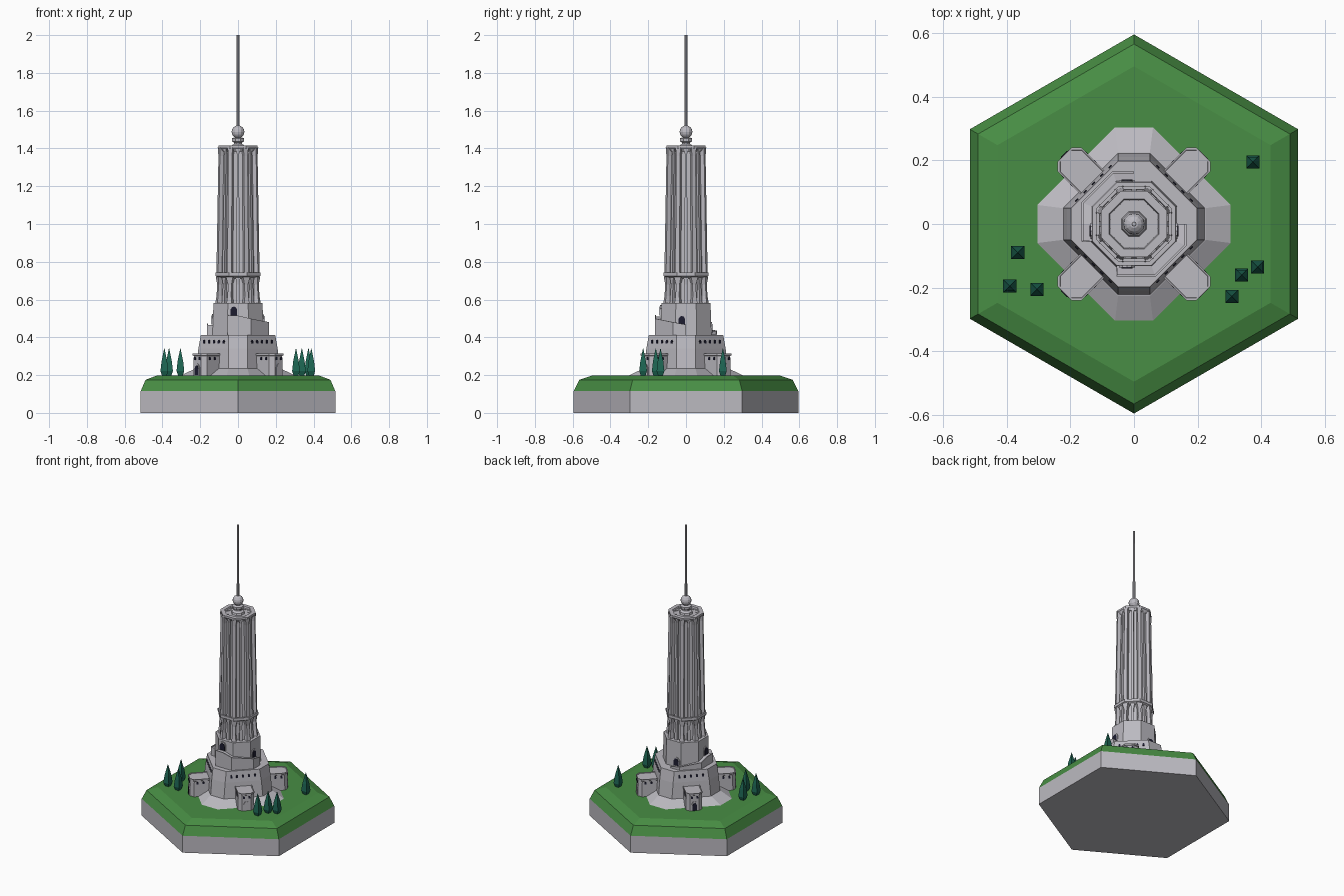
import bpy, bmesh, math
from mathutils import Vector, Matrix

if "Cube" in bpy.data.objects:
    bpy.data.objects.remove(bpy.data.objects["Cube"])


def material(name, r, g, b):
    m = bpy.data.materials.new(name)
    m.diffuse_color = (r, g, b, 1)
    m.use_nodes = True
    m.node_tree.nodes["Principled BSDF"].inputs["Base Color"].default_value = m.diffuse_color
    return m


STONE = material("pale stone", 0.50, 0.49, 0.53)
GRASS = material("grass green", 0.065, 0.27, 0.058)
TREE = material("dark tree green", 0.012, 0.13, 0.085)
DARK = material("dark opening", 0.012, 0.012, 0.03)


def finish(bm, name, mats):
    bmesh.ops.recalc_face_normals(bm, faces=bm.faces)
    me = bpy.data.meshes.new(name)
    bm.to_mesh(me)
    bm.free()
    for m in mats:
        me.materials.append(m)
    ob = bpy.data.objects.new(name, me)
    bpy.context.collection.objects.link(ob)
    return ob


def loft(name, rings, mat, bands=None):
    """Skin closed rings of points, capped at both ends."""
    bm = bmesh.new()
    vs = [[bm.verts.new(p) for p in r] for r in rings]
    n = len(vs[0])
    for k in range(len(vs) - 1):
        for i in range(n):
            j = (i + 1) % n
            f = bm.faces.new((vs[k][i], vs[k][j], vs[k + 1][j], vs[k + 1][i]))
            f.material_index = bands[k] if bands else 0
    bm.faces.new(vs[0])
    bm.faces.new(vs[-1]).material_index = bands[-1] if bands else 0
    return finish(bm, name, mat if isinstance(mat, list) else [mat])


def ngon(r, z, n, start=0.0, x=0.0, y=0.0):
    return [(x + r * math.cos(start + 2 * math.pi * i / n),
             y + r * math.sin(start + 2 * math.pi * i / n), z) for i in range(n)]


def octo(a, z, h=None):
    """Octagon with flats at distance a on the axes, half side h."""
    h = a * 0.4142 if h is None else h
    return [(a, -h, z), (a, h, z), (h, a, z), (-h, a, z),
            (-a, h, z), (-a, -h, z), (-h, -a, z), (h, -a, z)]


def place(pt, ang):
    """Local (outward, sideways, z) to world."""
    u, v, z = pt
    c, s = math.cos(ang), math.sin(ang)
    return (u * c - v * s, u * s + v * c, z)


def plate(name, ang, d, v, z, w, h, mat=DARK, arch=True, t=0.004):
    """Thin opening plate on a wall at distance d facing ang."""
    if arch:
        pts = [(-w / 2, 0), (w / 2, 0), (w / 2, h * 0.65), (w * 0.28, h * 0.92),
               (0, h), (-w * 0.28, h * 0.92), (-w / 2, h * 0.65)]
    else:
        pts = [(-w / 2, 0), (w / 2, 0), (w / 2, h), (-w / 2, h)]
    loft(name, [[place((d + o, v + p, z + q), ang) for p, q in pts] for o in (-t, t)], mat)


def pillar(name, ang, stations, off=0.0):
    """Tapered fin; stations are (z, inner, outer, half width)."""
    loft(name, [[place(p, ang) for p in ((i, off - w, z), (o, off - w, z), (o, off + w, z), (i, off + w, z))]
                for z, i, o, w in stations], STONE)


Q = math.pi / 4
HEX = math.pi / 6

# hexagonal island: stone plinth with grass on top
loft("island", [ngon(r, z, 6, HEX) for r, z in
                ((0.595, 0), (0.595, 0.115), (0.565, 0.175), (0.495, 0.198))],
     [STONE, GRASS], [0, 1, 1, 1])

# rock skirt and flared lower fortress
loft("skirt", [octo(0.305, 0.197, 0.06), octo(0.225, 0.235, 0.05)], STONE)
loft("lower_fort", [octo(0.226, 0.2, 0.05), octo(0.21, 0.34, 0.05), octo(0.197, 0.412, 0.05)], STONE)

# four corner outposts with cornice, windows and doors
for k in range(4):
    a = Q + k * Q * 2

    def plan(e, z):
        w, o, c = 0.053 + e, 0.308 + e, 0.022
        return [place(p, a) for p in ((0.1, -w, z), (o - c, -w, z), (o, -w + c, z),
                                      (o, w - c, z), (o - c, w, z), (0.1, w, z))]
    loft("outpost", [plan(-0.002, 0.195), plan(-0.004, 0.302), plan(0.0, 0.305),
                     plan(0.0, 0.315), plan(-0.005, 0.315), plan(-0.006, 0.311)], STONE)
    for v in (-0.017, 0.017):
        plate("outpost_window", a, 0.304, v, 0.281, 0.011, 0.016)
    for s in (-1, 1):  # side windows
        for u in (0.225, 0.262):
            c = place((u, s * 0.05, 0), a)
            b = a + s * Q * 2
            loc = Vector((c[0], c[1], 0)) @ Matrix.Rotation(b, 3, 'Z')
            plate("outpost_side_window", b, loc.x, loc.y, 0.281, 0.011, 0.016)
    plate("outpost_door_frame", a, 0.305, 0, 0.2, 0.04, 0.062, STONE)
    if k in (1, 2):
        plate("outpost_door", a, 0.307, 0, 0.2, 0.028, 0.052)
    # row of windows high on the fort's diagonal walls
    for i in range(-2, 3):
        plate("fort_window", a, 0.179, i * 0.037, 0.367, 0.012, 0.02)

# middle tier
loft("middle_tier", [octo(0.135, 0.405), octo(0.13, 0.582)], STONE)

# two stair ramps wrapping the middle tier, mirrored across the diagonal
path = [(-0.055, -0.165, -0.055, -0.125, 0.517), (0.0, -0.165, 0.0, -0.125, 0.515),
        (0.068, -0.165, 0.052, -0.125, 0.499), (0.165, -0.068, 0.125, -0.052, 0.480),
        (0.165, 0.0, 0.125, 0.0, 0.467)]
for name, swap, drop in (("front_ramp", False, 0), ("back_ramp", True, 0.045)):
    rings = []
    for ox, oy, ix, iy, z in path:
        z -= drop
        mx, my = ox * 0.96, oy * 0.96
        r = [(ix, iy, 0.405), (ox, oy, 0.405), (ox, oy, z), (mx, my, z),
             (mx, my, z - 0.006), (ix, iy, z - 0.006)]
        rings.append([(y, x, h) if swap else (x, y, h) for x, y, h in r])
    loft(name, rings, STONE)

# arched doorways at the ramp ends (wall angle, sideways offset, sill)
for ang, v, z in ((-2 * Q, -0.022, 0.516), (0, -0.022, 0.466), (4 * Q, 0.022, 0.468), (2 * Q, 0.022, 0.424)):
    plate("tier_door_frame", ang, 0.1325, v, z, 0.05, 0.056, STONE)
    plate("tier_door", ang, 0.135, v, z, 0.036, 0.047)

# lower shaft, balcony and upper shaft cores
loft("lower_shaft", [octo(0.094, 0.58), octo(0.09, 0.73)], STONE)
loft("balcony", [octo(0.098, 0.712), octo(0.118, 0.724), octo(0.118, 0.742),
                 octo(0.108, 0.742), octo(0.106, 0.735)], STONE)
loft("upper_shaft", [octo(0.094, 0.73), octo(0.083, 1.40)], STONE)

# buttress fins on the corners and faces of the shaft
for k in range(8):
    c, f = (k + 0.5) * Q, k * Q
    pillar("lower_corner_fin", c, [(0.58, 0.08, 0.124, 0.015), (0.62, 0.08, 0.119, 0.010),
                                   (0.68, 0.08, 0.115, 0.010), (0.72, 0.08, 0.119, 0.020)])
    pillar("upper_corner_fin", c, [(0.735, 0.08, 0.119, 0.012), (1.36, 0.07, 0.108, 0.010),
                                   (1.405, 0.07, 0.110, 0.015)])
    pillar("lower_face_fin", f, [(0.58, 0.07, 0.112, 0.010), (0.68, 0.07, 0.105, 0.007),
                                 (0.72, 0.07, 0.108, 0.014)])
    pillar("upper_face_fin", f, [(0.735, 0.07, 0.110, 0.008), (1.0, 0.07, 0.103, 0.007),
                                 (1.37, 0.06, 0.096, 0.006), (1.405, 0.06, 0.1, 0.012)])

# crown with recessed roof
loft("crown", [octo(0.09, 1.385), octo(0.103, 1.402), octo(0.103, 1.415),
               octo(0.078, 1.415), octo(0.074, 1.402)], STONE)

# finial pedestal, ball and mast
loft("pedestal", [octo(a, z) for a, z in ((0.04, 1.40), (0.036, 1.415), (0.022, 1.424), (0.022, 1.432),
                                          (0.033, 1.438), (0.033, 1.453), (0.02, 1.458))], STONE)
bm = bmesh.new()
bmesh.ops.create_uvsphere(bm, u_segments=12, v_segments=8, radius=0.034,
                          matrix=Matrix.Translation((0, 0, 1.488)))
finish(bm, "ball", [STONE])
loft("mast", [ngon(0.008, 1.51, 8), ngon(0.007, 2.0, 8)], STONE)

# pointed four-sided trees
for x, y in ((0.373, 0.195), (0.338, -0.16), (0.388, -0.135), (0.307, -0.227),
             (-0.365, -0.09), (-0.39, -0.195), (-0.305, -0.205)):
    loft("tree", [ngon(r, z, 4, Q, x, y) for r, z in
                  ((0.017, 0.196), (0.029, 0.222), (0.021, 0.272), (0.001, 0.342))], TREE)
